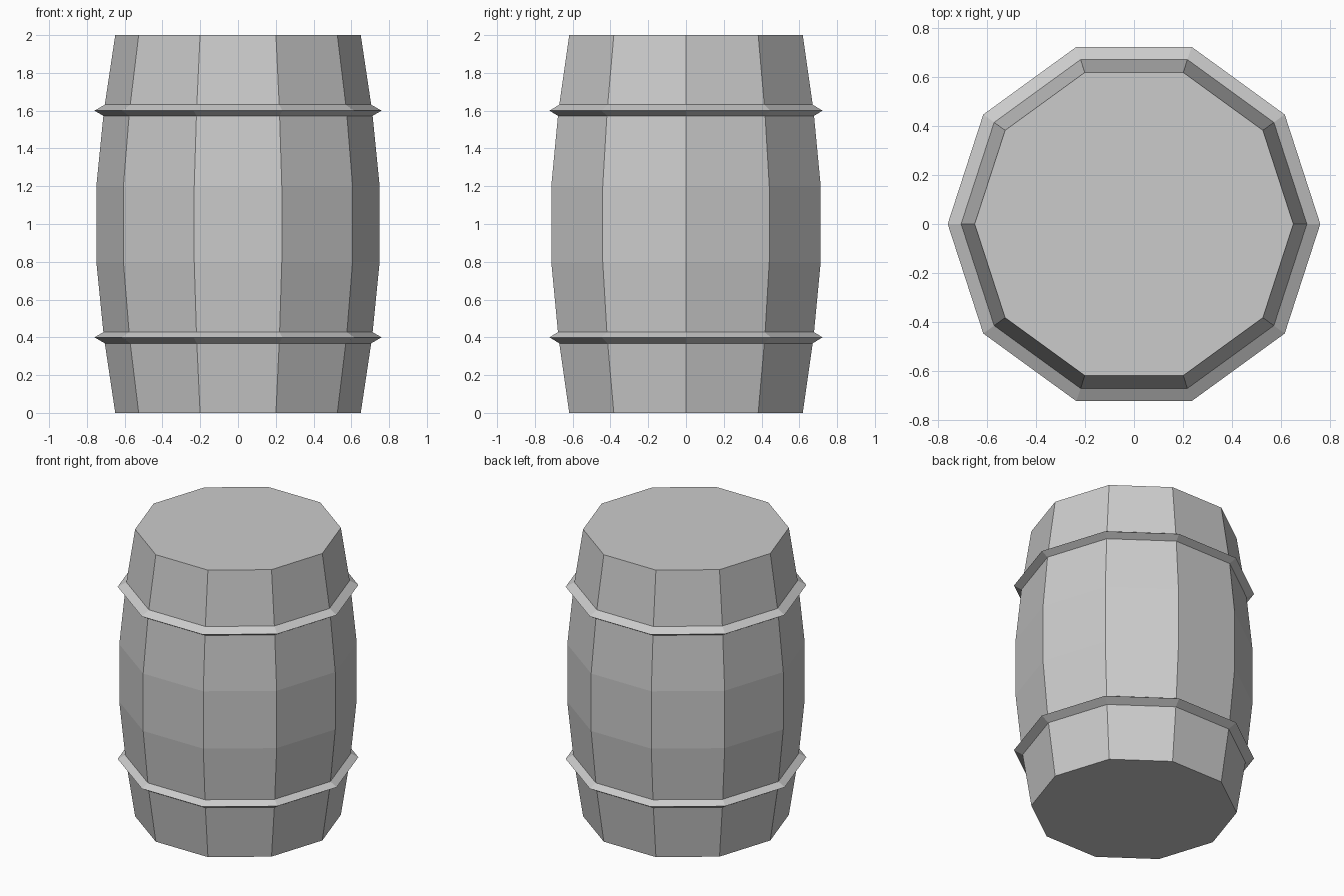
import bpy, bmesh
from math import cos, sin, pi

if "Cube" in bpy.data.objects:
    bpy.data.objects.remove(bpy.data.objects["Cube"])

SIDES = 10


def lathe(name, profile, closed):
    """Revolve (radius, z) points around z; closed profiles make a hoop, open ones get end caps."""
    bm = bmesh.new()
    rings = [[bm.verts.new((r * cos(2 * pi * i / SIDES), r * sin(2 * pi * i / SIDES), z))
              for i in range(SIDES)] for r, z in profile]
    pairs = list(zip(rings, rings[1:]))
    if closed:
        pairs.append((rings[-1], rings[0]))
    else:
        bm.faces.new(rings[0])
        bm.faces.new(rings[-1])
    for low, high in pairs:
        for i in range(SIDES):
            j = (i + 1) % SIDES
            bm.faces.new((low[i], low[j], high[j], high[i]))
    bmesh.ops.recalc_face_normals(bm, faces=bm.faces)
    mesh = bpy.data.meshes.new(name)
    bm.to_mesh(mesh)
    bm.free()
    obj = bpy.data.objects.new(name, mesh)
    bpy.context.collection.objects.link(obj)
    return obj


# Bulging barrel body with flat ends
lathe("barrel_body", [(0.65, 0), (0.71, 0.4), (0.75, 0.8),
                      (0.75, 1.2), (0.71, 1.6), (0.65, 2)], closed=False)

# Hoops with a triangular section, point facing outward
for label, z in (("lower", 0.4), ("upper", 1.6)):
    section = [(0.72 + 0.04 * cos(a), z + 0.04 * sin(a)) for a in (0, 2 * pi / 3, 4 * pi / 3)]
    lathe(label + "_hoop", section, closed=True)
